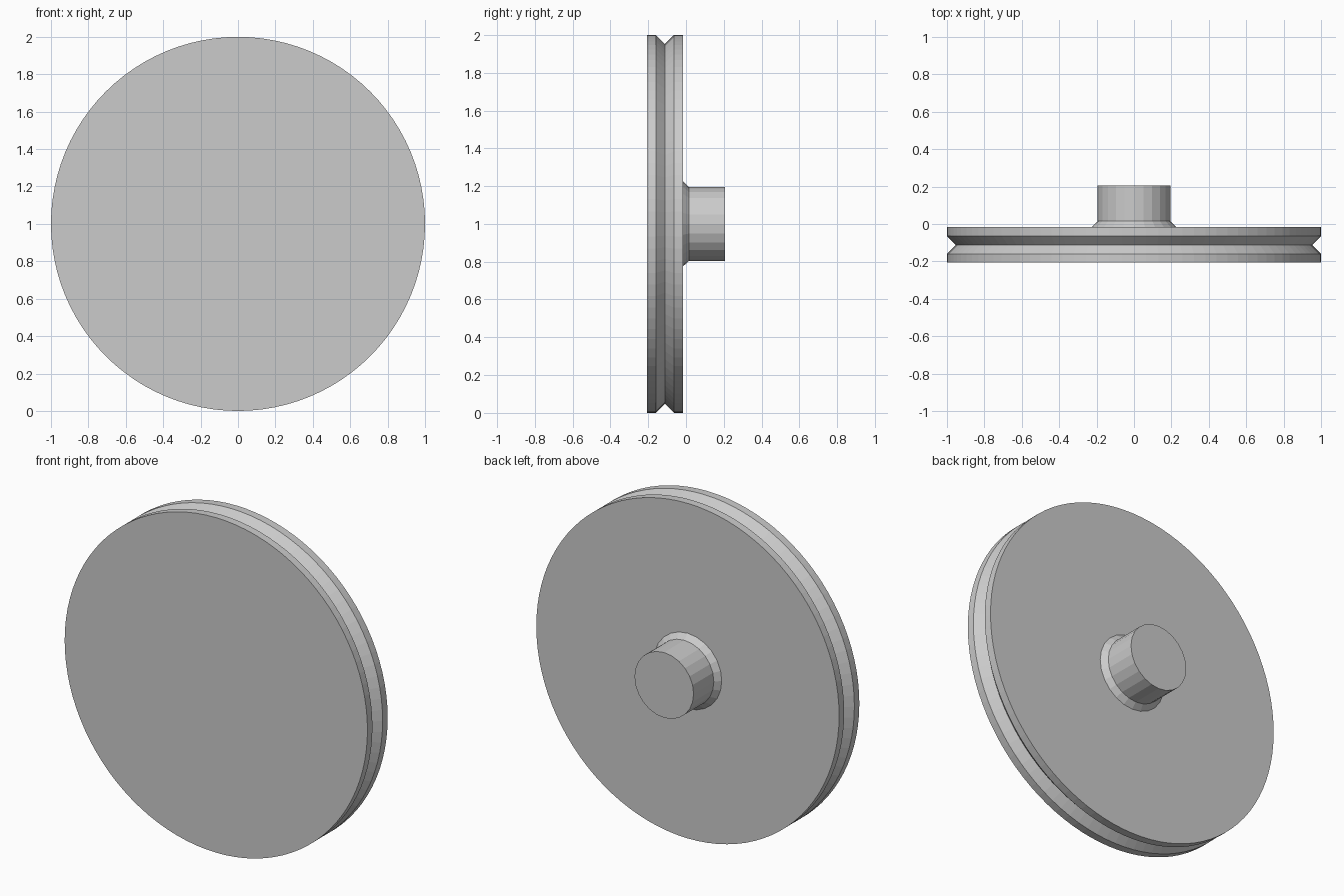
import bpy, bmesh
from math import cos, sin, tau

cube = bpy.data.objects.get("Cube")
if cube:
    bpy.data.objects.remove(cube, do_unlink=True)

grey = bpy.data.materials.new("plain grey")
grey.use_nodes = True
colour = (0.6, 0.6, 0.6, 1)
grey.diffuse_color = colour
grey.node_tree.nodes["Principled BSDF"].inputs["Base Color"].default_value = colour


def turned_part(name, profile, sides):
    """Closed solid turned about the y axis from (radius, y) points."""
    bm = bmesh.new()
    rings = [[bm.verts.new((r * cos(tau * i / sides), y, 1 + r * sin(tau * i / sides)))
              for i in range(sides)] for r, y in profile]
    for a, b in zip(rings, rings[1:]):
        for i in range(sides):
            j = (i + 1) % sides
            bm.faces.new((a[i], a[j], b[j], b[i]))
    bm.faces.new(rings[0])
    bm.faces.new(rings[-1])
    bmesh.ops.recalc_face_normals(bm, faces=bm.faces)
    mesh = bpy.data.meshes.new(name)
    bm.to_mesh(mesh)
    bm.free()
    mesh.materials.append(grey)
    obj = bpy.data.objects.new(name, mesh)
    bpy.context.collection.objects.link(obj)
    return obj


# Wheel disc with a V groove round its rim
turned_part("grooved_disc", [(1, -0.207), (1, -0.16), (0.952, -0.112),
                             (1, -0.064), (1, -0.016)], 96)

# Stub axle with a chamfered foot on the back
turned_part("stub_axle", [(0.226, -0.017), (0.195, 0.016), (0.195, 0.207)], 24)
